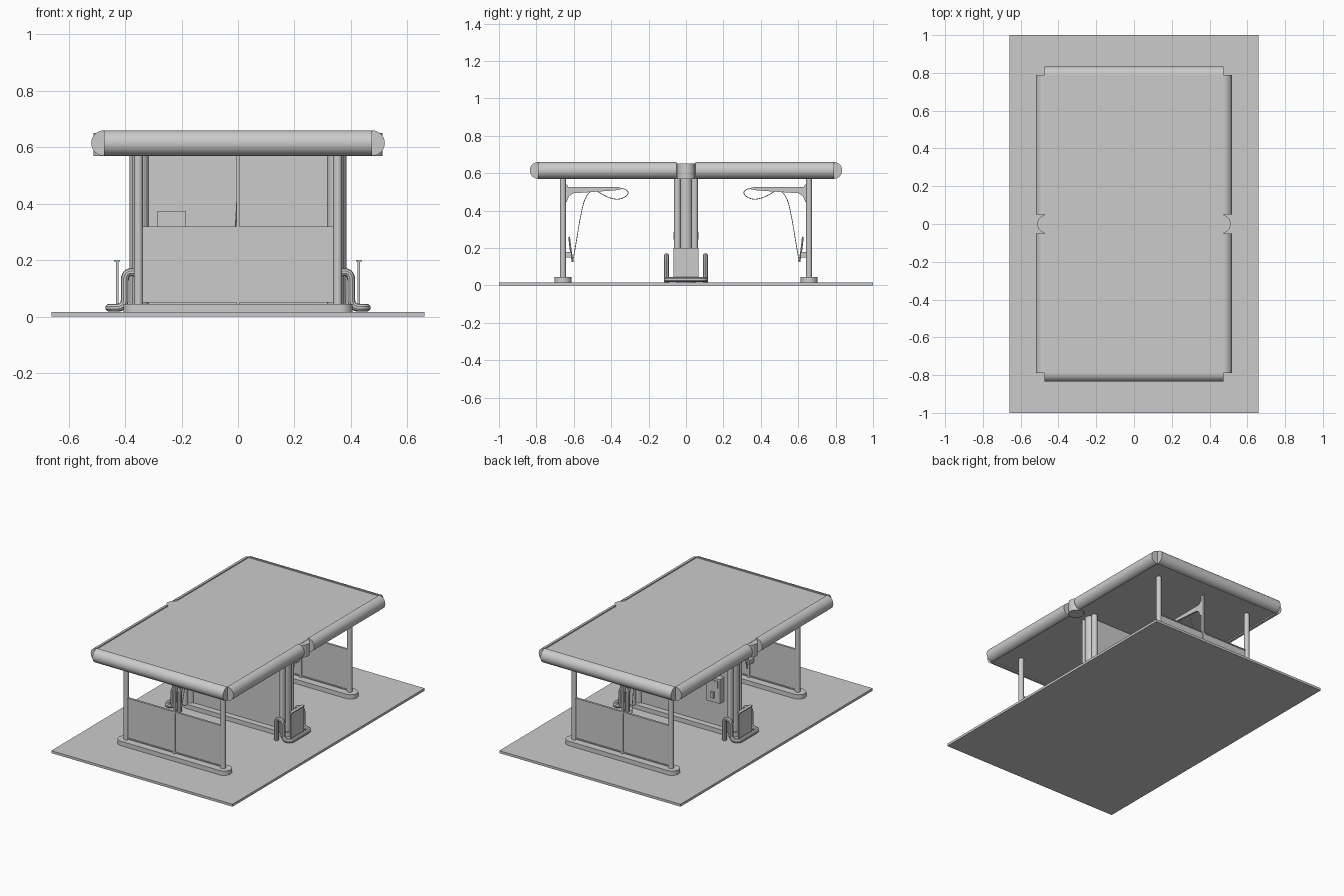
import bpy, bmesh, math
from mathutils import Vector

if "Cube" in bpy.data.objects:
    bpy.data.objects.remove(bpy.data.objects["Cube"])

grey = bpy.data.materials.new("light grey")
grey.diffuse_color = (0.6, 0.6, 0.6, 1)
grey.use_nodes = True
grey.node_tree.nodes["Principled BSDF"].inputs["Base Color"].default_value = grey.diffuse_color


def finish(ob, smooth=False):
    ob.data.materials.append(grey)
    if smooth:
        bpy.ops.object.select_all(action='DESELECT')
        ob.select_set(True)
        bpy.context.view_layer.objects.active = ob
        bpy.ops.object.shade_smooth_by_angle(angle=math.radians(35))
    return ob


def prism(name, pts, axis, a, b, smooth=False):
    """Extrude a closed outline along an axis: x uses (y,z), y uses (x,z), z uses (x,y)."""
    def place(p, t):
        return {'x': (t, p[0], p[1]), 'y': (p[0], t, p[1]), 'z': (p[0], p[1], t)}[axis]
    bm = bmesh.new()
    lo = [bm.verts.new(place(p, a)) for p in pts]
    hi = [bm.verts.new(place(p, b)) for p in pts]
    bm.faces.new(lo)
    bm.faces.new(hi)
    n = len(pts)
    for i in range(n):
        j = (i + 1) % n
        bm.faces.new((lo[i], lo[j], hi[j], hi[i]))
    bmesh.ops.recalc_face_normals(bm, faces=bm.faces)
    me = bpy.data.meshes.new(name)
    bm.to_mesh(me)
    bm.free()
    ob = bpy.data.objects.new(name, me)
    bpy.context.collection.objects.link(ob)
    return finish(ob, smooth)


def box(name, x0, x1, y0, y1, z0, z1):
    x0, x1 = sorted((x0, x1))
    y0, y1 = sorted((y0, y1))
    return prism(name, [(x0, y0), (x1, y0), (x1, y1), (x0, y1)], 'z', z0, z1)


def arc(cx, cy, r, a0, a1, n=16):
    return [(cx + r * math.cos(math.radians(a0 + (a1 - a0) * i / n)),
             cy + r * math.sin(math.radians(a0 + (a1 - a0) * i / n))) for i in range(n + 1)]


def post(name, x, y, r, z0, z1):
    return prism(name, arc(x, y, r, 0, 360, 24)[:-1], 'z', z0, z1, True)


def pill(name, y, cx, r, z0, z1):
    return prism(name, arc(cx, y, r, -90, 90) + arc(-cx, y, r, 90, 270), 'z', z0, z1, True)


def rounded(pts, r, n=6):
    """Round the corners of an open path."""
    pts = [Vector(p) for p in pts]
    out = [pts[0]]
    for a, p, b in zip(pts, pts[1:], pts[2:]):
        s = p + (a - p).normalized() * min(r, (a - p).length * .49)
        e = p + (b - p).normalized() * min(r, (b - p).length * .49)
        for i in range(n + 1):
            t = i / n
            out.append(s * (1 - t) ** 2 + p * 2 * t * (1 - t) + e * t * t)
    return out + [pts[-1]]


def tube(name, pts, r, kind='POLY'):
    cu = bpy.data.curves.new(name, 'CURVE')
    cu.dimensions = '3D'
    cu.bevel_depth = r
    cu.bevel_resolution = 3
    cu.use_fill_caps = True
    sp = cu.splines.new(kind)
    sp.points.add(len(pts) - 1)
    for q, p in zip(sp.points, pts):
        q.co = (*p, 1)
    if kind == 'NURBS':
        sp.order_u = 3
        sp.use_endpoint_u = True
        sp.resolution_u = 6
    tmp = bpy.data.objects.new(name + "_path", cu)
    bpy.context.collection.objects.link(tmp)
    me = bpy.data.meshes.new_from_object(tmp.evaluated_get(bpy.context.evaluated_depsgraph_get()))
    bpy.data.objects.remove(tmp)
    ob = bpy.data.objects.new(name, me)
    bpy.context.collection.objects.link(ob)
    me.materials.clear()
    return finish(ob, True)


# ground slab and flat roof
box("ground_slab", -.66, .66, -1, 1, 0, .016)
box("roof_deck", -.475, .475, -.79, .79, .578, .653)

# central dividing wall with its kerb
pill("wall_kerb", 0, .345, .05, .016, .045)
box("dividing_wall", -.34, .34, -.01, .01, .045, .578)

for s in (-1, 1):
    side = "front" if s < 0 else "back"
    # rounded roof edge at each end
    prism(side + "_roof_edge", arc(s * .79, .615, .045, -90, 90 if s > 0 else -270), 'x', -.475, .475, True)
    # end screen: kerb, posts, panel and rails
    y = s * .658
    pill(side + "_kerb", y, .36, .046, .016, .045)
    for x in (-.353, .353):
        post(side + "_post", x, y, .016, .045, .58)
    box(side + "_middle_post", -.006, .006, y - .008, y + .008, .045, .58)
    box(side + "_screen", -.34, .34, y - .003, y + .003, .05, .315)
    for z in (.05, .313):
        box(side + "_rail", -.34, .34, y - .007, y + .007, z, z + .007)
    # swinging hose boom on the middle post
    prism(side + "_boom", [(s * a, b) for a, b in (
        (.65, .54), (.637, .54), (.63, .527), (.36, .526), (.345, .521), (.345, .515),
        (.38, .508), (.60, .493), (.625, .478), (.638, .445), (.65, .445))], 'y', -.006, .006)
    boom = bpy.context.collection.objects[-1]
    boom.name = side + "_boom"
    # profile was drawn as (x,z); turn it into the y-z plane
    for v in boom.data.vertices:
        v.co = (-v.co.y, v.co.x, v.co.z)
    # hose and spray gun in its holder
    tube(side + "_hose", [(0, s * a, b) if b > .47 else ((b - .47) * .06, s * a, b) for a, b in (
        (.355, .521), (.315, .515), (.305, .485), (.36, .455), (.43, .475), (.49, .515),
        (.54, .48), (.57, .34), (.59, .21), (.606, .125))], .002, 'NURBS')
    tube(side + "_spray_gun", rounded([(-.02, s * .606, .125), (-.02, s * .617, .19),
                                       (-.02, s * .625, .26)], .02), .005)
    box(side + "_gun_holder", -.035, -.005, s * .612, s * .655, .15, .18)
    # control box on the wall
    box(side + "_control_box", -.285, -.185, s * .01, s * .055, .215, .375)
    box(side + "_control_plate", -.272, -.198, s * .055, s * .06, .315, .36)
    box(side + "_control_knob", -.245, -.225, s * .055, s * .068, .245, .285)

    # sides: roof edges, middle column, guard rail and machine plate
    for t in (-1, 1):
        lr = "left" if t < 0 else "right"
        prism(f"{side}_{lr}_roof_edge", arc(t * .475, .615, .045, -90, 90 if t > 0 else -270),
              'y', s * .05, s * .79, True)
        post(f"{side}_{lr}_column_tube", t * .355, s * .046, .018, .04, .58)

for t in (-1, 1):
    lr = "left" if t < 0 else "right"
    post(lr + "_roof_joint", t * .463, 0, .049, .57, .651)
    post(lr + "_column", t * .35, 0, .034, .04, .58)
    box(lr + "_service_plate", t * .424, t * .433, -.067, .067, .03, .197)
    box(lr + "_service_cap", t * .418, t * .439, -.067, .067, .195, .201)
    half = [(t * .353, .104, .016), (t * .353, .104, .158), (t * .401, .104, .158),
            (t * .401, .104, .032), (t * .456, .104, .032)]
    path = half + [(x, -y, z) for x, y, z in reversed(half)]
    tube(lr + "_guard_rail", rounded(path, .03), .014)
